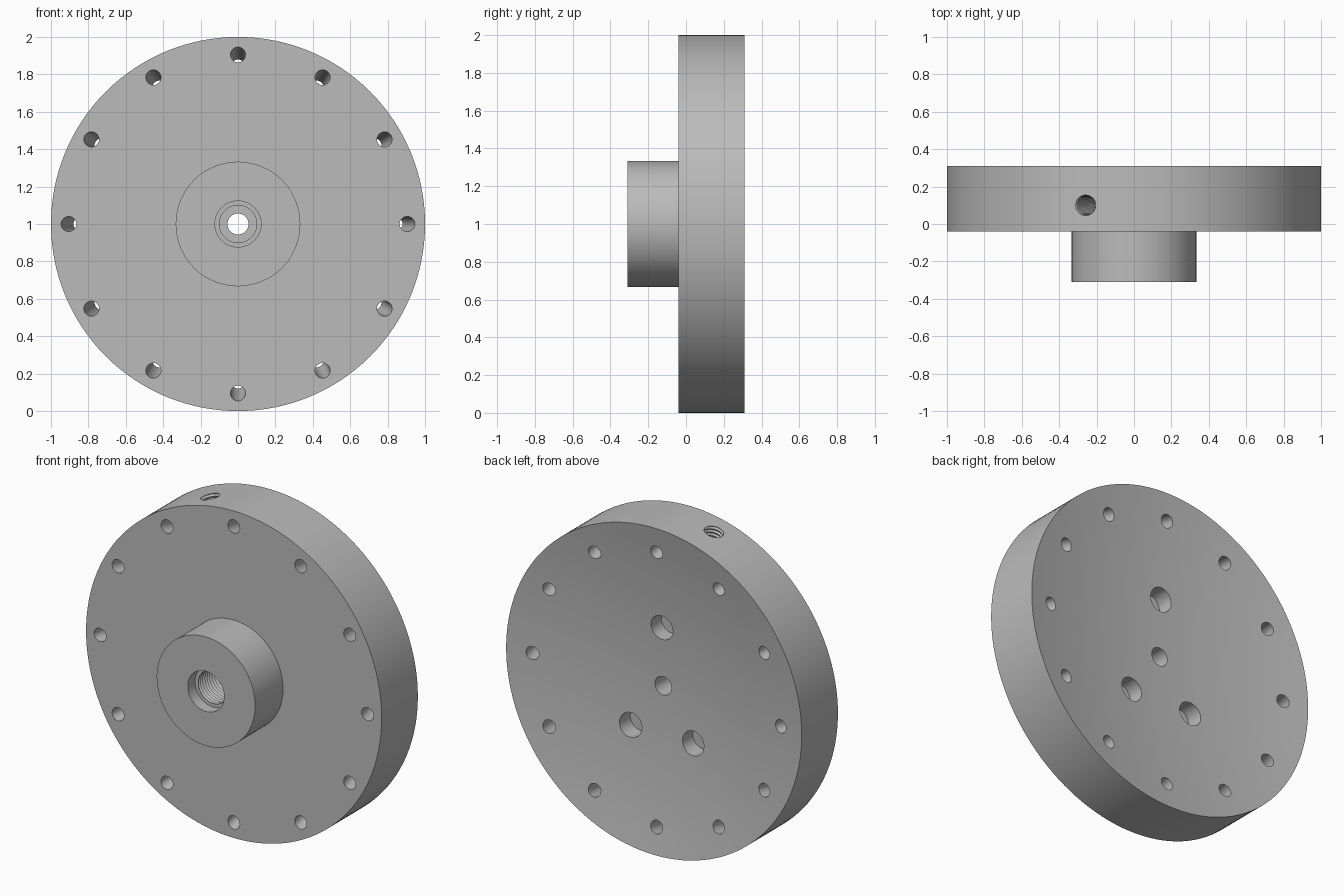
import bpy, bmesh, math
from mathutils import Matrix, Vector

cube = bpy.data.objects.get("Cube")
if cube:
    bpy.data.objects.remove(cube)

metal = bpy.data.materials.new("grey metal")
metal.use_nodes = True
GREY = (0.5, 0.5, 0.5, 1)
metal.diffuse_color = GREY
metal.node_tree.nodes["Principled BSDF"].inputs["Base Color"].default_value = GREY

CENTRE = Vector((0, 0, 1))
DISC_R, HUB_R = 1.0, 0.333
HUB_FRONT, DISC_FRONT, DISC_BACK = -0.31, -0.04, 0.31
DISH = 0.09


def dish_y(r):
    return DISC_BACK - DISH * (1 - r * r)


def thread(start, end, minor, major, pitch=0.022):
    """Ring grooves along a bore, as (radius, position) points."""
    points = []
    for i in range(int((end - start) / pitch)):
        points += [(minor, start + i * pitch), (major, start + (i + 0.5) * pitch)]
    return points + [(minor, end)]


def lathe(name, profile, origin, axis, steps, closed=False):
    """Revolve (radius, position) points about an axis through origin."""
    bm = bmesh.new()
    verts = [bm.verts.new((r, 0, h)) for r, h in profile]
    pairs = list(zip(verts, verts[1:])) + ([(verts[-1], verts[0])] if closed else [])
    edges = [bm.edges.new(p) for p in pairs]
    bmesh.ops.spin(bm, geom=verts + edges, cent=(0, 0, 0), axis=(0, 0, 1),
                   angle=math.tau, steps=steps, use_merge=True)
    bmesh.ops.remove_doubles(bm, verts=bm.verts, dist=1e-5)
    bmesh.ops.recalc_face_normals(bm, faces=bm.faces)
    turn = Vector(axis).to_track_quat('Z', 'Y').to_matrix().to_4x4()
    bm.transform(Matrix.Translation(origin) @ turn)
    mesh = bpy.data.meshes.new(name)
    bm.to_mesh(mesh)
    bm.free()
    obj = bpy.data.objects.new(name, mesh)
    mesh.materials.append(metal)
    bpy.context.collection.objects.link(obj)
    return obj


def drill(name, radius, start, end):
    length = (end - start).length
    profile = [(0, 0), (radius, 0), (radius, length), (0, length)]
    return lathe(name, profile, start, end - start, 32)


def ring_point(angle, radius, y):
    return CENTRE + Vector((radius * math.cos(angle), y, radius * math.sin(angle)))


# Flanged disc with hub, stepped threaded bore and dished back
bore = 0.056
profile = [(HUB_R, DISC_FRONT), (HUB_R, HUB_FRONT), (0.123, HUB_FRONT), (0.123, -0.24)]
profile += thread(-0.24, 0.06, 0.1, 0.111)
profile += [(bore, 0.06)]
rings = 10
for i in range(rings + 1):
    r = bore + (DISC_R - bore) * i / rings
    profile.append((r, dish_y(r)))
profile.append((DISC_R, DISC_FRONT))
body = lathe("flanged_disc", profile, CENTRE, (0, 1, 0), 128, closed=True)

cutters = []

# Twelve rim holes leaning towards the axis at the back
for i in range(12):
    a = math.tau * i / 12
    front = ring_point(a, 0.905, DISC_FRONT)
    back = ring_point(a, 0.84, dish_y(0.84))
    lean = (back - front) * 0.3
    cutters.append(drill("rim_hole_cutter", 0.04, front - lean, back + lean))

# Three blind holes in the dish, on three of five equal stations
for station in (0, 2, 3):
    a = math.pi / 2 + math.tau * station / 5
    floor = dish_y(0.36) - 0.1
    cutters.append(drill("blind_hole_cutter", 0.074,
                         ring_point(a, 0.36, floor), ring_point(a, 0.36, 0.4)))

# Threaded side port entering through the rim
a = math.radians(105)
port = [(0, 0)] + thread(0, 0.55, 0.05, 0.058) + [(0, 0.55)]
inward = ring_point(a, -1, 0) - CENTRE
cutters.append(lathe("side_port_cutter", port, ring_point(a, 1.05, 0.1), inward, 32))

# Cut the holes and discard the cutters
bpy.context.view_layer.objects.active = body
for cutter in cutters:
    cutter.hide_render = True
    mod = body.modifiers.new("hole", 'BOOLEAN')
    mod.operation = 'DIFFERENCE'
    mod.solver = 'EXACT'
    mod.object = cutter
    bpy.ops.object.modifier_apply(modifier=mod.name)
    bpy.data.objects.remove(cutter)

bpy.ops.object.select_all(action='DESELECT')
body.select_set(True)
bpy.ops.object.shade_smooth_by_angle(angle=math.radians(30))
